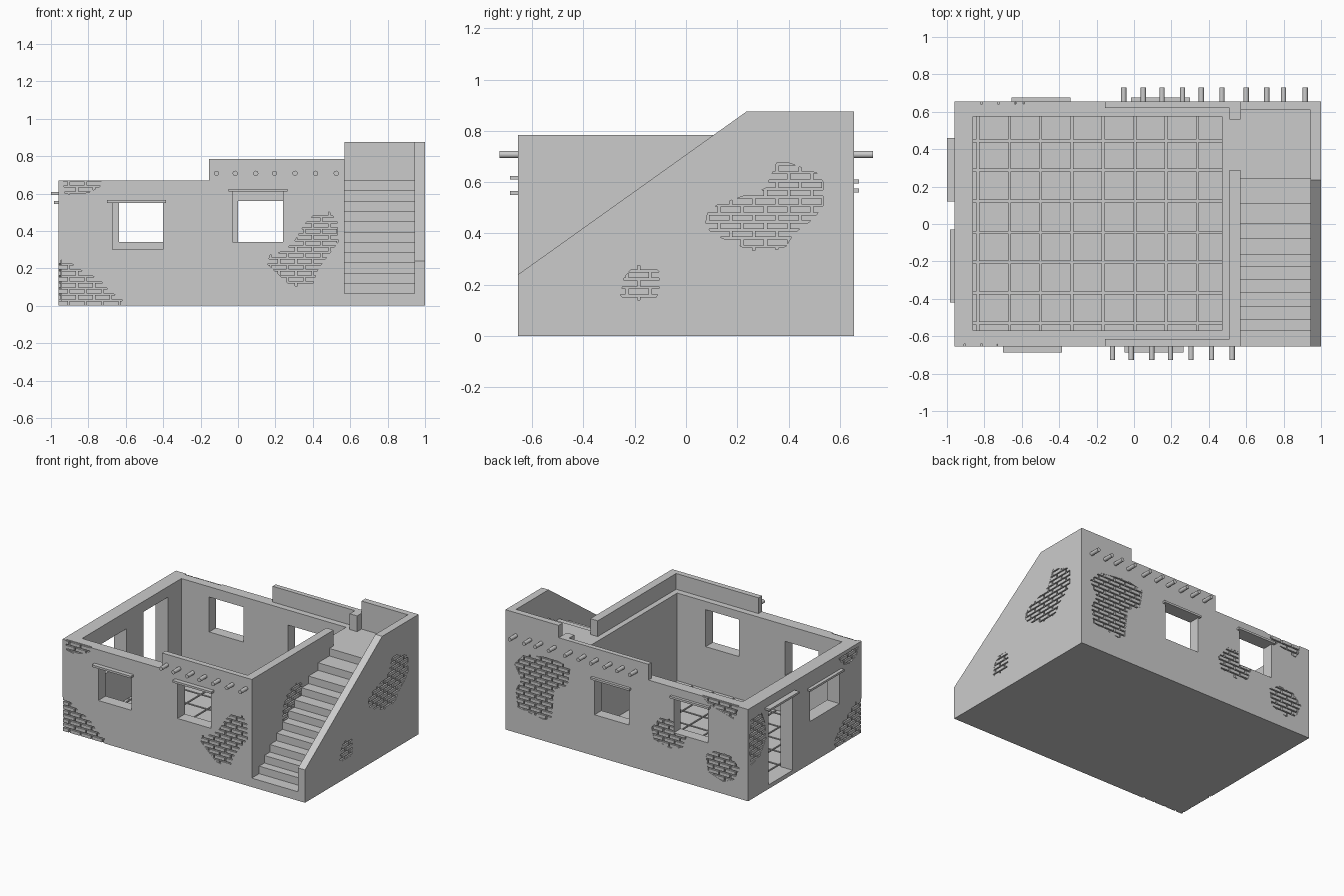
import bpy, bmesh, math
from mathutils import Vector

if "Cube" in bpy.data.objects:
    bpy.data.objects.remove(bpy.data.objects["Cube"])


def make(name, bm):
    bmesh.ops.recalc_face_normals(bm, faces=bm.faces[:])
    me = bpy.data.meshes.new(name)
    bm.to_mesh(me)
    bm.free()
    ob = bpy.data.objects.new(name, me)
    bpy.context.collection.objects.link(ob)
    return ob


def add_prism(bm, loop_a, loop_b):
    a = [bm.verts.new(p) for p in loop_a]
    b = [bm.verts.new(p) for p in loop_b]
    bm.faces.new(a)
    bm.faces.new(b[::-1])
    for i in range(len(a)):
        j = (i + 1) % len(a)
        bm.faces.new((a[i], b[i], b[j], a[j]))


def add_box(bm, x0, x1, y0, y1, z0, z1):
    q = [(x0, y0), (x1, y0), (x1, y1), (x0, y1)]
    add_prism(bm, [(x, y, z0) for x, y in q], [(x, y, z1) for x, y in q])


def box(name, *b):
    bm = bmesh.new()
    add_box(bm, *b)
    return make(name, bm)


def side_profile(name, pts, x0, x1):
    bm = bmesh.new()
    add_prism(bm, [(x0, y, z) for y, z in pts], [(x1, y, z) for y, z in pts])
    return make(name, bm)


def boolean(ob, cutter, op='DIFFERENCE'):
    m = ob.modifiers.new("bool", 'BOOLEAN')
    m.operation, m.object, m.solver = op, cutter, 'EXACT'
    dg = bpy.context.evaluated_depsgraph_get()
    me = bpy.data.meshes.new_from_object(ob.evaluated_get(dg))
    ob.modifiers.clear()
    ob.data = me


def cut_box(ob, *b):
    c = box("cutter", *b)
    boolean(ob, c)
    bpy.data.objects.remove(c)


X0, X1, XE, Y = -0.96, 0.57, 1.0, 0.655

# house shell
house = box("house_walls", X0, X1, -Y, Y, 0, 0.67)
cut_box(house, -0.86, 0.47, -0.57, 0.575, 0.02, 0.9)

# window and door openings with lintels: side, u range, z range, lintel range, depth
openings = [
    ("front", -0.67, -0.40, 0.30, 0.55, -0.70, -0.385, 0.032),
    ("front", -0.03, 0.24, 0.34, 0.61, -0.05, 0.265, 0.032),
    ("back", -0.635, -0.36, 0.34, 0.595, -0.655, -0.34, 0.02),
    ("back", 0.0, 0.28, 0.30, 0.56, -0.015, 0.30, 0.02),
    ("left", 0.14, 0.42, 0.03, 0.593, 0.12, 0.46, 0.04),
    ("left", -0.40, -0.06, 0.31, 0.545, -0.42, -0.03, 0.025),
]
for side, u0, u1, z0, z1, l0, l1, d in openings:
    n = side + "_lintel"
    zt = z1 + 0.015
    if side == "front":
        cut_box(house, u0, u1, -0.8, -0.5, z0, z1)
        box(n, l0, l1, -Y - d, -Y + 0.02, z1, zt)
    elif side == "back":
        cut_box(house, u0, u1, 0.5, 0.8, z0, z1)
        box(n, l0, l1, Y - 0.02, Y + d, z1, zt)
    else:
        cut_box(house, -1.1, -0.8, u0, u1, z0, z1)
        box(n, X0 - d, X0 + 0.02, l0, l1, z1, zt)

# roof parapets
box("front_parapet", -0.155, X1, -Y, -0.615, 0.67, 0.785)
box("side_parapet", 0.51, X1, -0.615, 0.29, 0.67, 0.785)
box("back_parapet", -0.155, X1, 0.62, Y, 0.67, 0.785)
box("parapet_post", 0.51, X1, 0.56, 0.62, 0.67, 0.785)

# staircase with landing, sloping outer wall and end wall
ys = [-Y, -0.57, -0.51, -0.445, -0.37, -0.30, -0.23, -0.165, -0.08, 0.0, 0.11, 0.24, 0.61]
prof = [(-Y, 0)]
for i in range(12):
    z = 0.065 + 0.055 * i
    prof += [(ys[i], z), (ys[i + 1], z)]
prof.append((0.61, 0))
stairs = side_profile("stairs", prof, X1, 0.945)
outer = side_profile("stair_outer_wall",
                     [(-Y, 0), (-Y, 0.24), (0.235, 0.875), (0.61, 0.875), (0.61, 0)], 0.945, XE)
end = box("stair_end_wall", X1, XE, 0.61, Y, 0, 0.875)

# floor tiles
def spans(edges):
    return [(a + 0.006, b - 0.006) for a, b in zip(edges, edges[1:])]

bm = bmesh.new()
for a, b in spans([-0.866, -0.835, -0.665, -0.5, -0.333, -0.165, 0.005, 0.172, 0.34, 0.476]):
    for c, d in spans([-0.576, -0.53, -0.368, -0.205, -0.045, 0.122, 0.287, 0.445, 0.581]):
        add_box(bm, a, b, c, d, 0.015, 0.03)
make("floor_tiles", bm)

# projecting roof beams
def beams(name, xs, s, length):
    bm = bmesh.new()
    for x in xs:
        ring = [(x + 0.014 * math.cos(t * math.pi / 6), 0.708 + 0.014 * math.sin(t * math.pi / 6))
                for t in range(12)]
        add_prism(bm, [(a, s * (Y - 0.02), z) for a, z in ring],
                  [(a, s * (Y + length), z) for a, z in ring])
    ob = make(name, bm)
    for p in ob.data.polygons:
        p.use_smooth = len(p.vertices) == 4

beams("front_roof_beams", [-0.115, -0.015, 0.095, 0.195, 0.305, 0.415, 0.525], -1, 0.072)
beams("back_roof_beams", [-0.055, 0.05, 0.15, 0.26, 0.36, 0.47, 0.6, 0.71, 0.80, 0.915], 1, 0.075)

# exposed brick patches: recess in the plaster filled with clipped bricks
FACES = {
    "front": (lambda u, z, d: (u, -Y - d, z), -0.956, 1.0, 0.668),
    "back": (lambda u, z, d: (u, Y + d, z), -0.956, 0.996, 0.668),
    "left": (lambda u, z, d: (X0 - d, u, z), -0.651, 0.651, 0.668),
    "right": (lambda u, z, d: (XE + d, u, z), -0.651, 0.651, 0.87),
    "stair": (lambda u, z, d: (X1 + d, u, z), -0.651, 0.651, 0.668),
}


def patch(face, targets, pts):
    f, lo, hi, top = FACES[face]
    bm = bmesh.new()
    add_prism(bm, [f(u, z, -0.014) for u, z in pts], [f(u, z, 0.02) for u, z in pts])
    cutter = make("cutter", bm)
    for t in targets:
        boolean(t, cutter)
    us, zs = [p[0] for p in pts], [p[1] for p in pts]
    bm = bmesh.new()
    for r in range(int(max(zs) / 0.032) + 1):
        z0, z1 = r * 0.032 + 0.002, min(r * 0.032 + 0.025, top)
        if z1 < min(zs) or z0 >= top:
            continue
        for k in range(-14, 14):
            u0 = k * 0.09 + (r % 2) * 0.045
            u0, u1 = max(u0, lo), min(u0 + 0.08, hi)
            if u1 - u0 < 0.005 or u1 < min(us) or u0 > max(us):
                continue
            q = [(u0, z0), (u1, z0), (u1, z1), (u0, z1)]
            add_prism(bm, [f(u, z, -0.03) for u, z in q], [f(u, z, -0.001) for u, z in q])
    bricks = make(face + "_bricks", bm)
    boolean(bricks, cutter, 'INTERSECT')
    bpy.data.objects.remove(cutter)


patch("front", [house], [(-0.935, 0.69), (-0.925, 0.6), (-0.87, 0.59), (-0.79, 0.61),
                         (-0.74, 0.635), (-0.725, 0.69)])
patch("front", [house], [(-0.98, -0.02), (-0.98, 0.25), (-0.91, 0.24), (-0.84, 0.19),
                         (-0.74, 0.14), (-0.68, 0.07), (-0.62, 0.04), (-0.62, -0.02)])
patch("front", [house], [(0.16, 0.22), (0.28, 0.11), (0.33, 0.1), (0.4, 0.12), (0.43, 0.2),
                         (0.535, 0.34), (0.53, 0.45), (0.49, 0.5), (0.42, 0.5), (0.36, 0.44),
                         (0.3, 0.34), (0.24, 0.29), (0.17, 0.27)])
patch("right", [outer], [(0.075, 0.44), (0.1, 0.4), (0.25, 0.335), (0.33, 0.33), (0.39, 0.35),
                         (0.42, 0.4), (0.5, 0.46), (0.535, 0.51), (0.535, 0.6), (0.51, 0.635),
                         (0.36, 0.69), (0.31, 0.575), (0.12, 0.51), (0.085, 0.48)])
patch("right", [outer], [(-0.255, 0.16), (-0.24, 0.14), (-0.12, 0.14), (-0.105, 0.18),
                         (-0.105, 0.25), (-0.13, 0.275), (-0.2, 0.275), (-0.24, 0.23)])
patch("stair", [house], [(-0.3, 0.3), (-0.06, 0.45), (-0.08, 0.54), (-0.16, 0.57),
                         (-0.25, 0.52), (-0.3, 0.42)])
patch("back", [house, end], [(0.927, 0.5), (0.847, 0.59), (0.62, 0.62), (0.476, 0.59),
                             (0.5, 0.455), (0.605, 0.4), (0.63, 0.18), (0.685, 0.155),
                             (0.9, 0.19), (0.915, 0.31), (0.87, 0.4)])
patch("back", [house], [(-0.18, 0.33), (-0.26, 0.43), (-0.355, 0.43), (-0.355, 0.335),
                        (-0.46, 0.335), (-0.43, 0.25), (-0.33, 0.22), (-0.2, 0.25)])
patch("back", [house], [(-0.62, 0.25), (-0.7, 0.3), (-0.82, 0.29), (-0.89, 0.22),
                        (-0.85, 0.13), (-0.76, 0.09), (-0.64, 0.13)])
patch("back", [house], [(-0.56, 0.69), (-0.65, 0.62), (-0.72, 0.605), (-0.84, 0.57),
                        (-0.87, 0.61), (-0.88, 0.69)])
patch("left", [house], [(0.62, 0.58), (0.5, 0.59), (0.46, 0.5), (0.45, 0.38), (0.52, 0.28),
                        (0.62, 0.25), (0.64, 0.4)])
patch("left", [house], [(-0.39, 0.64), (-0.44, 0.58), (-0.52, 0.56), (-0.6, 0.59), (-0.62, 0.65)])
patch("left", [house], [(-0.68, -0.02), (-0.68, 0.25), (-0.58, 0.25), (-0.5, 0.19),
                        (-0.42, 0.15), (-0.34, 0.05), (-0.34, -0.02)])
